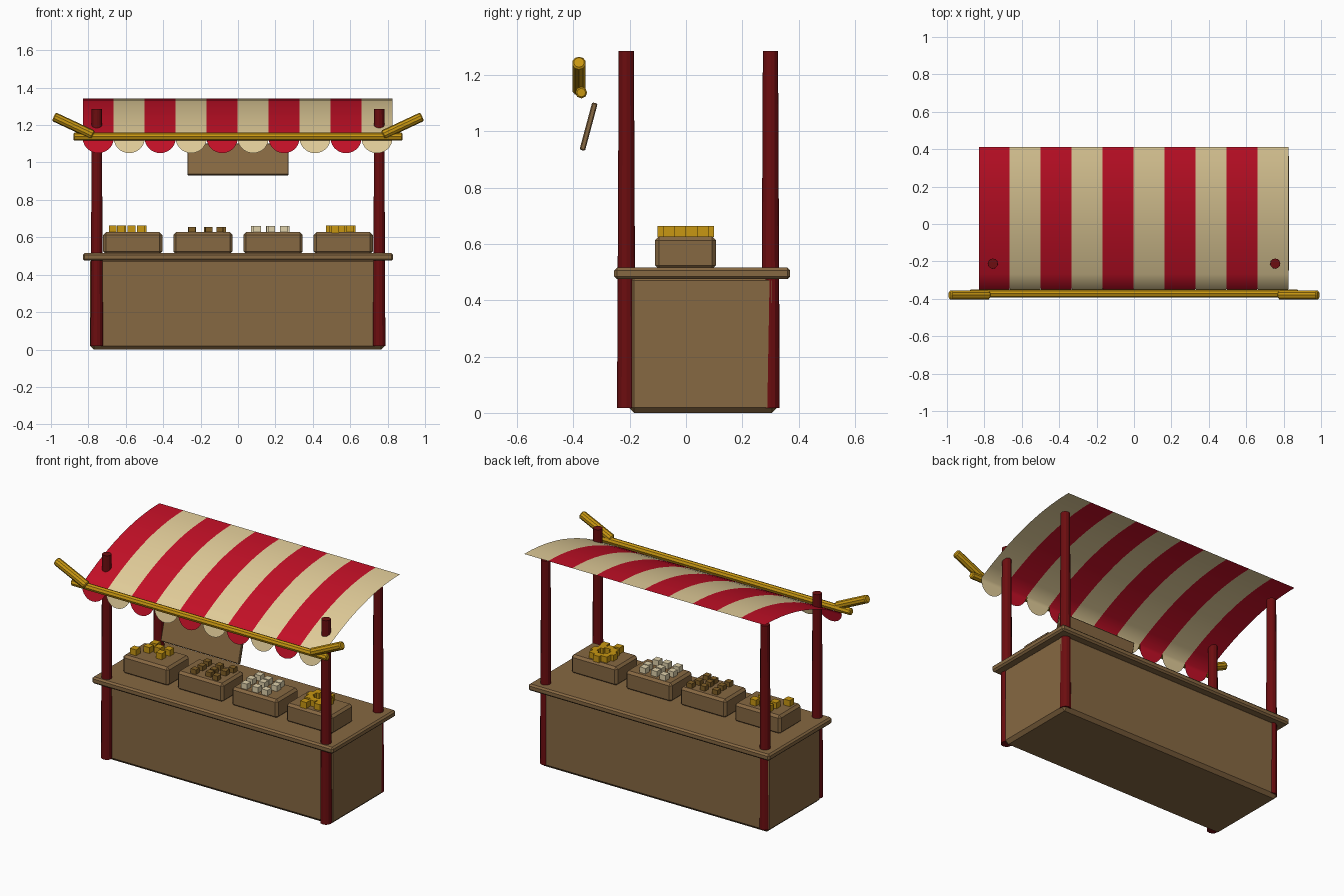
import bpy, bmesh, math, random
from mathutils import Vector

if "Cube" in bpy.data.objects:
    bpy.data.objects.remove(bpy.data.objects["Cube"])
random.seed(4)


def material(name, r, g, b):
    m = bpy.data.materials.new(name)
    m.use_nodes = True
    m.diffuse_color = (r, g, b, 1)
    m.node_tree.nodes["Principled BSDF"].inputs["Base Color"].default_value = (r, g, b, 1)
    return m


WOOD = material("wood", 0.24, 0.138, 0.054)
POST = material("dark red", 0.15, 0.004, 0.005)
GOLD = material("gold", 0.58, 0.31, 0.006)
RED = material("stripe red", 0.55, 0.005, 0.02)
CREAM = material("cream", 0.76, 0.61, 0.32)
BROWN = material("goods brown", 0.22, 0.115, 0.02)
PALE = material("goods pale", 0.74, 0.64, 0.41)


def finish(bm, name, mats):
    me = bpy.data.meshes.new(name)
    bm.to_mesh(me)
    bm.free()
    for m in mats:
        me.materials.append(m)
    ob = bpy.data.objects.new(name, me)
    bpy.context.collection.objects.link(ob)
    return ob


def box(name, low, high, mat, bevel=0.0):
    low, high = Vector(low), Vector(high)
    bm = bmesh.new()
    bmesh.ops.create_cube(bm, size=1)
    bmesh.ops.scale(bm, vec=high - low, verts=bm.verts)
    ob = finish(bm, name, [mat])
    ob.location = (low + high) / 2
    if bevel:
        mod = ob.modifiers.new("bevel", "BEVEL")
        mod.width, mod.segments = bevel, 1
    return ob


def rod(name, a, b, r1, r2, mat, sides, bevel=0.0):
    a, b = Vector(a), Vector(b)
    bm = bmesh.new()
    bmesh.ops.create_cone(bm, cap_ends=True, segments=sides, radius1=r1, radius2=r2,
                          depth=(b - a).length)
    ob = finish(bm, name, [mat])
    ob.location = (a + b) / 2
    ob.rotation_mode = "QUATERNION"
    ob.rotation_quaternion = (b - a).to_track_quat("Z", "Y")
    if bevel:
        mod = ob.modifiers.new("bevel", "BEVEL")
        mod.width, mod.segments, mod.angle_limit = bevel, 1, math.radians(60)
    return ob


# Counter
box("counter_body", (-0.79, -0.205, 0), (0.785, 0.325, 0.49), WOOD, 0.02)
box("counter_top", (-0.83, -0.255, 0.475), (0.83, 0.37, 0.516), WOOD, 0.01)

# Posts, front rail and its flared ends
for side, x in (("left", 0.755), ("right", -0.755)):
    for end, y in (("front", -0.212), ("back", 0.3)):
        rod(f"{end}_{side}_post", (x, y, 0.018), (x, y, 1.285), 0.033, 0.027, POST, 12)
    s = math.copysign(1, x)
    rod(f"{side}_rail_arm", (s * 0.775, -0.38, 1.147), (s * 0.985, -0.38, 1.245),
        0.025, 0.025, GOLD, 10, 0.006)
rod("front_rail", (-0.88, -0.372, 1.138), (0.88, -0.372, 1.138), 0.021, 0.021, GOLD, 8, 0.005)

# Hanging sign board
sign = box("sign_board", (-0.27, -0.356, 0.93), (0.27, -0.336, 1.104), WOOD, 0.004)
sign.rotation_euler.x = math.radians(-15)

# Striped cloth awning: arched sheet with one half-round flap per stripe
STRIPES, ROWS = 10, 10
X0, X1, FRONT, BACK, LOW, HIGH = -0.83, 0.826, -0.345, 0.412, 1.13, 1.342
width = (X1 - X0) / STRIPES
bm = bmesh.new()


def sheet_point(x, t):
    return (x, FRONT + (BACK - FRONT) * t, HIGH - (HIGH - LOW) * (1 - t) ** 2)


for i in range(STRIPES):
    xa, xb = X0 + i * width, X0 + (i + 1) * width
    for j in range(ROWS):
        t, u = j / ROWS, (j + 1) / ROWS
        pts = [sheet_point(xa, t), sheet_point(xb, t), sheet_point(xb, u), sheet_point(xa, u)]
        bm.faces.new([bm.verts.new(p) for p in pts]).material_index = i % 2
    flap = []
    for k in range(15):
        a = math.pi * k / 14
        drop = math.sin(a) * 0.08
        flap.append(bm.verts.new(((xa + xb) / 2 - math.cos(a) * width / 2,
                                  FRONT - drop * 0.25, LOW - drop)))
    bm.faces.new(flap).material_index = i % 2
bmesh.ops.remove_doubles(bm, verts=bm.verts, dist=0.0001)
awning = finish(bm, "awning", [RED, CREAM])
awning.data.shade_smooth()

# Crates on the counter
CENTRES = (-0.5625, -0.1875, 0.1875, 0.5625)
for n, cx in enumerate(CENTRES):
    box(f"crate_{n + 1}", (cx - 0.158, -0.11, 0.51), (cx + 0.158, 0.106, 0.627), WOOD, 0.014)


# Goods: small cubes resting on the crates
def goods(name, spots, size, height, mat):
    bm = bmesh.new()
    for x, y in spots:
        new = bmesh.ops.create_cube(bm, size=1)["verts"]
        bmesh.ops.scale(bm, vec=(size, size, height), verts=new)
        bmesh.ops.translate(bm, vec=(x, y, 0.624 + height / 2), verts=new)
    return finish(bm, name, [mat])


def scatter(cx):
    return [(cx + dx * 0.075 + random.uniform(-0.012, 0.012),
             dy * 0.06 + random.uniform(-0.012, 0.012))
            for dx in (-1, 0, 1) for dy in (-1, 0, 1)]


ring = [(0.55 + 0.058 * math.cos(a * math.pi / 4), 0.02 + 0.058 * math.sin(a * math.pi / 4))
        for a in range(8)]
goods("gold_goods_right", [(-0.67, -0.055), (-0.625, 0.013), (-0.52, -0.015), (-0.62, 0.075),
                           (-0.57, 0.04), (-0.51, 0.05)], 0.042, 0.04, GOLD)
goods("brown_goods", scatter(-0.165), 0.036, 0.032, BROWN)
goods("pale_goods", scatter(0.17), 0.04, 0.037, PALE)
goods("gold_goods_left", ring + [(0.52, -0.08), (0.6, -0.06)], 0.042, 0.04, GOLD)
